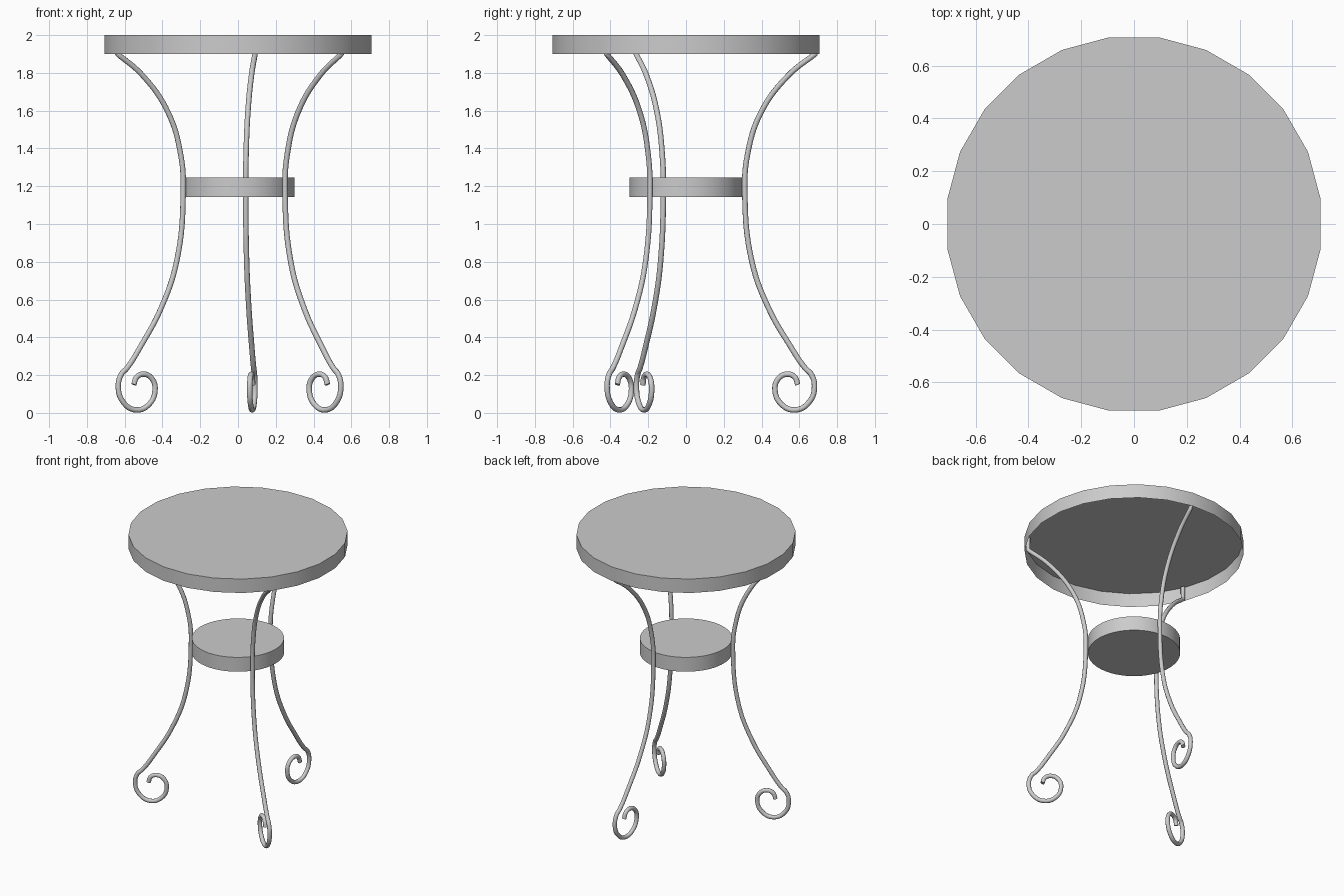
import bpy
import bmesh
from math import radians

cube = bpy.data.objects.get("Cube")
if cube:
    bpy.data.objects.remove(cube, do_unlink=True)

# One plain grey for the whole table
grey = bpy.data.materials.new("light grey")
grey.use_nodes = True
COLOUR = (0.6, 0.6, 0.6, 1)
grey.diffuse_color = COLOUR
grey.node_tree.nodes["Principled BSDF"].inputs["Base Color"].default_value = COLOUR


def activate(obj):
    bpy.ops.object.select_all(action='DESELECT')
    obj.select_set(True)
    bpy.context.view_layer.objects.active = obj


def disc(name, sides, radius, bottom, top, turn=0, open_below=False):
    bpy.ops.mesh.primitive_cylinder_add(
        vertices=sides, radius=radius, depth=top - bottom,
        location=(0, 0, (bottom + top) / 2), rotation=(0, 0, radians(turn)))
    obj = bpy.context.object
    obj.name = name
    obj.data.materials.append(grey)
    if open_below:
        bm = bmesh.new()
        bm.from_mesh(obj.data)
        under = [f for f in bm.faces if f.normal.z < -0.9]
        bmesh.ops.delete(bm, geom=under, context='FACES_ONLY')
        bm.to_mesh(obj.data)
        bm.free()
    bpy.ops.object.shade_smooth_by_angle(angle=radians(30))
    return obj


# Hollow table top and solid lower shelf
disc("table_top", 24, 0.714, 1.9, 2.0, turn=7.5, open_below=True)
disc("lower_shelf", 64, 0.3, 1.142, 1.245)

# Leg centre line as (radius, height): top stub, waisted sweep, scrolled foot
stub = [(0.69, 1.99), (0.69, 1.9)]
sweep = [(0.55, 1.79), (0.4, 1.59), (0.327, 1.36), (0.314, 1.18),
         (0.352, 0.8), (0.443, 0.55), (0.553, 0.36), (0.638, 0.235)]
scroll = [(0.668, 0.205), (0.686, 0.14), (0.66, 0.06), (0.587, 0.016),
          (0.51, 0.045), (0.475, 0.125), (0.495, 0.183), (0.54, 0.205),
          (0.58, 0.19), (0.597, 0.15)]


def wire_leg(name, angle):
    curve = bpy.data.curves.new(name, 'CURVE')
    curve.dimensions = '3D'
    curve.bevel_depth = 0.0145
    curve.bevel_resolution = 3
    curve.resolution_u = 8
    curve.use_fill_caps = True
    path = stub + sweep + scroll
    spline = curve.splines.new('BEZIER')
    spline.bezier_points.add(len(path) - 1)
    for i, (point, (r, z)) in enumerate(zip(spline.bezier_points, path)):
        point.co = (r, 0, z)
        kind = 'VECTOR' if i < len(stub) else 'AUTO'
        point.handle_left_type = point.handle_right_type = kind
    curve.materials.append(grey)
    obj = bpy.data.objects.new(name, curve)
    obj.rotation_euler.z = radians(angle)
    bpy.context.collection.objects.link(obj)
    activate(obj)
    bpy.ops.object.convert(target='MESH')
    bpy.ops.object.shade_smooth_by_angle(angle=radians(40))


# Three legs evenly spaced around the shelf
for name, angle in (("back_leg", 82.5), ("front_right_leg", 202.5), ("front_left_leg", 322.5)):
    wire_leg(name, angle)
